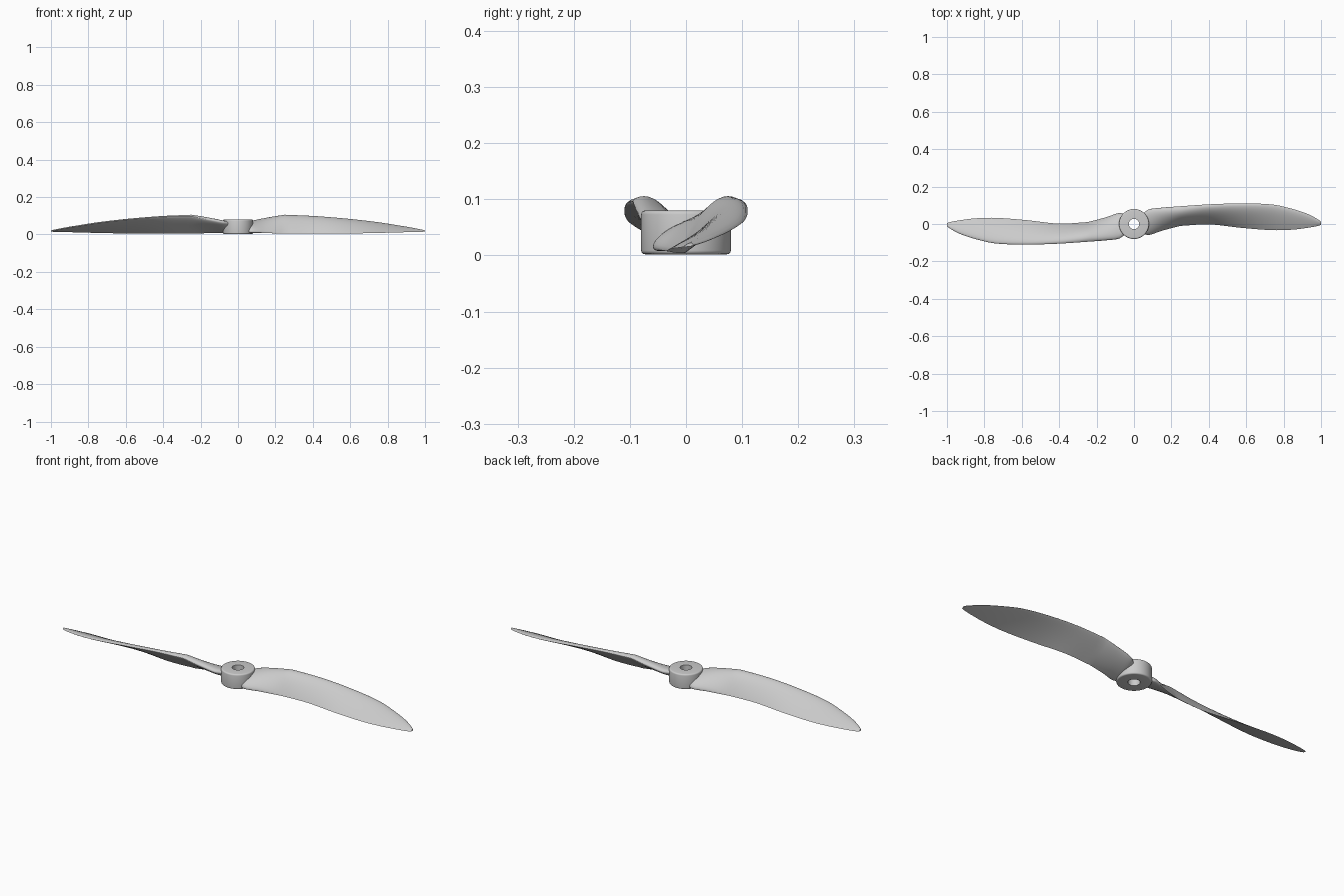
import bpy, bmesh, math
from mathutils import Vector

if "Cube" in bpy.data.objects:
    bpy.data.objects.remove(bpy.data.objects["Cube"])

grey = bpy.data.materials.new("light grey plastic")
grey.use_nodes = True
colour = (0.6, 0.6, 0.6, 1)
grey.diffuse_color = colour
grey.node_tree.nodes["Principled BSDF"].inputs["Base Color"].default_value = colour


def finish(bm, name, angle):
    bmesh.ops.recalc_face_normals(bm, faces=bm.faces)
    mesh = bpy.data.meshes.new(name)
    bm.to_mesh(mesh)
    bm.free()
    mesh.materials.append(grey)
    obj = bpy.data.objects.new(name, mesh)
    bpy.context.collection.objects.link(obj)
    bpy.ops.object.select_all(action="DESELECT")
    obj.select_set(True)
    bpy.context.view_layer.objects.active = obj
    bpy.ops.object.shade_smooth_by_angle(angle=math.radians(angle))
    return obj


def skin(bm, rings, closed):
    # Join neighbouring rings of vertices with quads
    pairs = list(zip(rings, rings[1:]))
    if closed:
        pairs.append((rings[-1], rings[0]))
    for a, b in pairs:
        for i in range(len(a)):
            j = (i + 1) % len(a)
            bm.faces.new((a[i], a[j], b[j], b[i]))


# Hub: turned ring with rounded outer edges and a shaft hole
def make_hub(outer=0.08, hole=0.028, low=0.002, high=0.08, soft=0.007):
    profile = [(hole, high), (hole, low)]
    for centre, start in ((low + soft, -90), (high - soft, 0)):
        for k in range(5):
            a = math.radians(start + k * 22.5)
            profile.append((outer - soft + soft * math.cos(a), centre + soft * math.sin(a)))
    bm = bmesh.new()
    sides = 64
    rings = []
    for k in range(sides):
        a = math.tau * k / sides
        rings.append([bm.verts.new((r * math.cos(a), r * math.sin(a), z)) for r, z in profile])
    skin(bm, rings, True)
    finish(bm, "hub", 35)


# Blade stations: span, trailing edge y and z, leading edge y and z, thickness
root = [
    (0.05, -0.052, 0.014, 0.058, 0.060, 0.038),
    (0.08, -0.058, 0.012, 0.078, 0.066, 0.042),
    (0.15, -0.035, 0.008, 0.087, 0.080, 0.040),
    (0.25, -0.010, 0.004, 0.095, 0.097, 0.035),
]
outer = [
    root[-1],
    (0.40, -0.002, 0.004, 0.105, 0.094, 0.025),
    (0.57, -0.020, 0.005, 0.110, 0.081, 0.020),
    (0.74, -0.033, 0.008, 0.104, 0.062, 0.016),
    (0.85, -0.030, 0.011, 0.080, 0.045, 0.013),
    (0.93, -0.020, 0.013, 0.053, 0.032, 0.010),
    (0.975, -0.012, 0.014, 0.030, 0.023, 0.008),
    (1.00, -0.005, 0.015, 0.013, 0.018, 0.006),
]


def smooth_run(points, steps):
    # Spline through the stations of one run
    p = [Vector(q) for q in points]
    result = []
    for i in range(len(p) - 1):
        a, b = p[i], p[i + 1]
        before = p[i - 1] if i else a
        after = p[i + 2] if i + 2 < len(p) else b
        span = b[0] - a[0]
        ta = (b - before) * (span / (b[0] - before[0]))
        tb = (after - a) * (span / (after[0] - a[0]))
        for k in range(steps):
            t = k / steps
            t2, t3 = t * t, t * t * t
            result.append(a * (2 * t3 - 3 * t2 + 1) + ta * (t3 - 2 * t2 + t)
                          + b * (3 * t2 - 2 * t3) + tb * (t3 - t2))
    return result + [p[-1]]


def airfoil(s):
    return 10 * (0.2969 * math.sqrt(s) - 0.126 * s - 0.3516 * s ** 2
                 + 0.2843 * s ** 3 - 0.1036 * s ** 4)


def section(station, count=36):
    x, ty, tz, ly, lz, thick = station
    trail, lead = Vector((x, ty, tz)), Vector((x, ly, lz))
    chord = lead - trail
    up = Vector((0, -chord.z, chord.y)).normalized()
    oval = max(0, min(1, (0.25 - x) / 0.17))  # oval at the root, airfoil beyond
    ring = []
    for k in range(count):
        a = math.tau * k / count
        s = (1 + math.cos(a)) / 2
        shape = airfoil(s) * (1 - oval) + 2 * math.sqrt(max(0, s * (1 - s))) * oval
        side = 0.85 - 0.25 * oval if math.sin(a) >= 0 else -0.15 - 0.25 * oval
        p = lead.lerp(trail, s) + up * (thick * shape * side)
        p.z = max(p.z, 0)
        ring.append(p)
    return ring


def make_blade(name, turn):
    bm = bmesh.new()
    stations = smooth_run(root, 5)[:-1] + smooth_run(outer, 5)
    rings = [[bm.verts.new((turn * p.x, turn * p.y, p.z)) for p in section(s)]
             for s in stations]
    skin(bm, rings, False)
    bm.faces.new(rings[0])
    bm.faces.new(rings[-1])
    finish(bm, name, 40)


make_hub()
make_blade("left_blade", 1)
make_blade("right_blade", -1)
